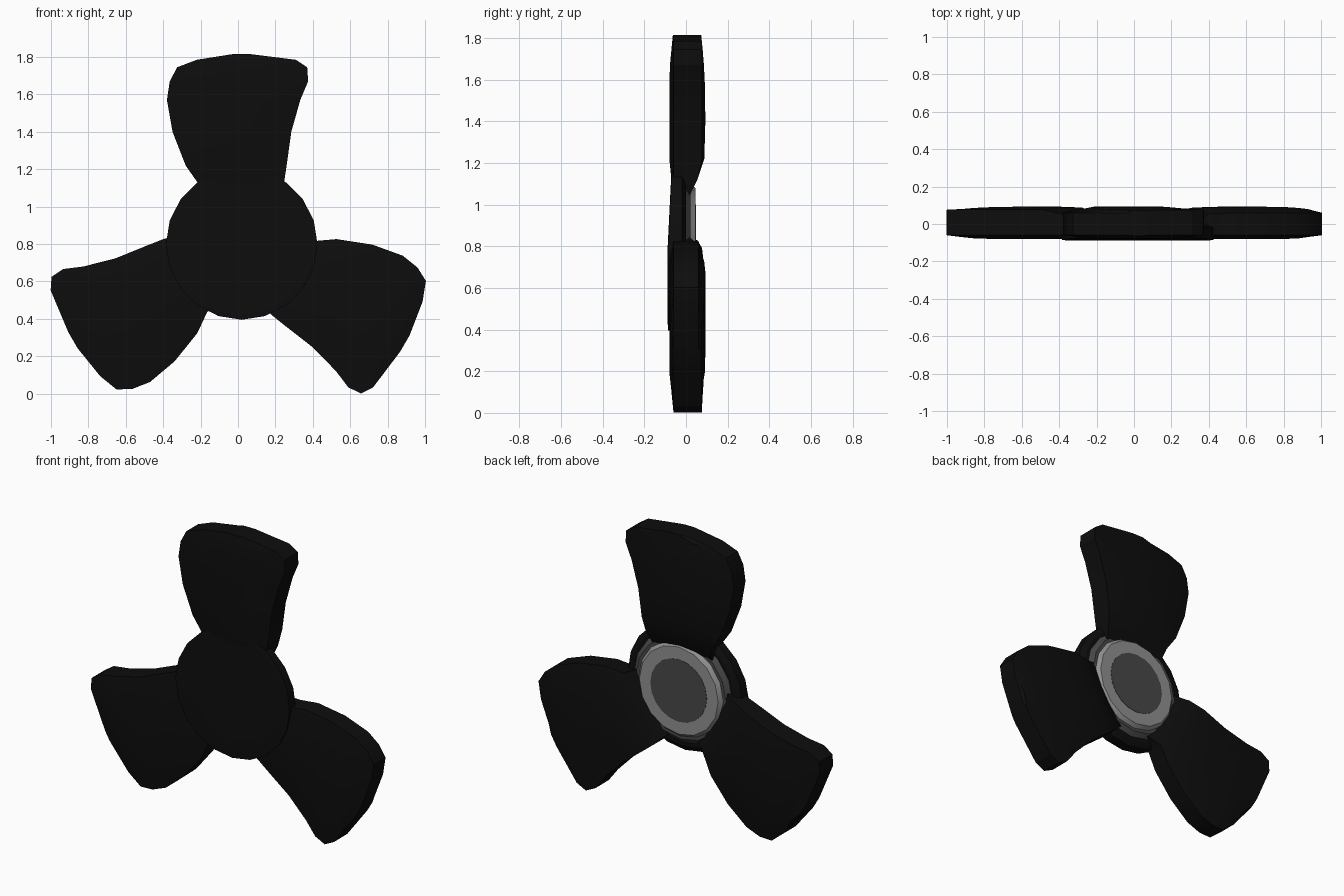
import bpy, bmesh, math
from mathutils import Matrix, Vector

if "Cube" in bpy.data.objects:
    bpy.data.objects.remove(bpy.data.objects["Cube"])

HUB = (0.02, 0.80)       # hub axis (x, z)
PIVOT = Vector((0.01, 0, 0.79))  # centre the blades turn about


def material(name, v):
    m = bpy.data.materials.new(name)
    m.diffuse_color = (v, v, v, 1)
    m.use_nodes = True
    m.node_tree.nodes["Principled BSDF"].inputs["Base Color"].default_value = m.diffuse_color
    return m


black = material("black", 0.004)
light_grey = material("light_grey", 0.28)
dark_grey = material("dark_grey", 0.065)


def finish(name, bm, mat):
    bmesh.ops.recalc_face_normals(bm, faces=bm.faces)
    mesh = bpy.data.meshes.new(name)
    bm.to_mesh(mesh)
    bm.free()
    ob = bpy.data.objects.new(name, mesh)
    bpy.context.collection.objects.link(ob)
    mesh.materials.append(mat)
    bpy.ops.object.select_all(action='DESELECT')
    ob.select_set(True)
    bpy.context.view_layer.objects.active = ob
    bpy.ops.object.shade_smooth_by_angle(angle=math.radians(25))
    return ob


def loft(bm, rings):
    rows = [[bm.verts.new(p) for p in ring] for ring in rings]
    n = len(rows[0])
    for a, b in zip(rows, rows[1:]):
        for i in range(n):
            j = (i + 1) % n
            bm.faces.new((a[i], a[j], b[j], b[i]))
    bm.faces.new(rows[0])
    bm.faces.new(rows[-1])


def turned(name, profile, sides, mat, tilt=0.0):
    """Profile of (radius, y) turned about the hub axis."""
    bm = bmesh.new()
    rings = []
    for r, y in profile:
        ring = []
        for i in range(sides):
            a = -math.pi / 2 + 2 * math.pi * i / sides
            dz = r * math.sin(a)
            lean = tilt * max(0, dz) if y < -0.05 else 0
            ring.append((HUB[0] + r * math.cos(a), y + lean, HUB[1] + dz))
        rings.append(ring)
    loft(bm, rings)
    return finish(name, bm, mat)


# Blade stations: z, left x, right x, front y, back y at the thick middle
STATIONS = [
    (1.00, -.20, .22, -.060, .000),
    (1.07, -.20, .23, -.065, .030),
    (1.12, -.21, .245, -.070, .055),
    (1.22, -.28, .26, -.080, .088),
    (1.40, -.35, .285, -.080, .093),
    (1.57, -.38, .333, -.080, .091),
    (1.67, -.365, .375, -.077, .086),
    (1.745, -.325, .37, -.070, .080),
    (1.785, -.22, .31, -.066, .076),
    (1.815, -.03, .07, -.063, .073),
]


def blade(name, angle):
    bm = bmesh.new()
    rings = []
    for z, xl, xr, front, back in STATIONS:
        w = xr - xl
        a, b = xl + .22 * w, xr - .22 * w
        ef = max(front, -.06)
        rings.append([
            (xl, ef, z), (a, front, z), (b, front, z), (xr, ef, z),
            (xr, min(back, .077), z), (b, back, z), (a, back, z), (xl, min(back, .06), z)])
    loft(bm, rings)
    bmesh.ops.rotate(bm, verts=bm.verts, cent=PIVOT,
                     matrix=Matrix.Rotation(math.radians(angle), 3, 'Y'))
    return finish(name, bm, black)


# Three blades
for label, angle in (("top", 0), ("right", 120), ("left", 240)):
    blade("blade_" + label, angle)

# Black hub plate, shallow dish at the front
turned("hub", [(.10, -.077), (.37, -.088), (.405, -.086), (.405, -.02), (.37, .0)],
       20, black, tilt=.05)

# Grey backing: flank, ring and centre disc
turned("back_collar", [(.35, -.03), (.35, .0), (.32, .022)], 16, dark_grey)
turned("back_ring", [(.30, .0), (.30, .022), (.28, .045)], 16, light_grey)
turned("back_disc", [(.20, .02), (.20, .047)], 20, dark_grey)
